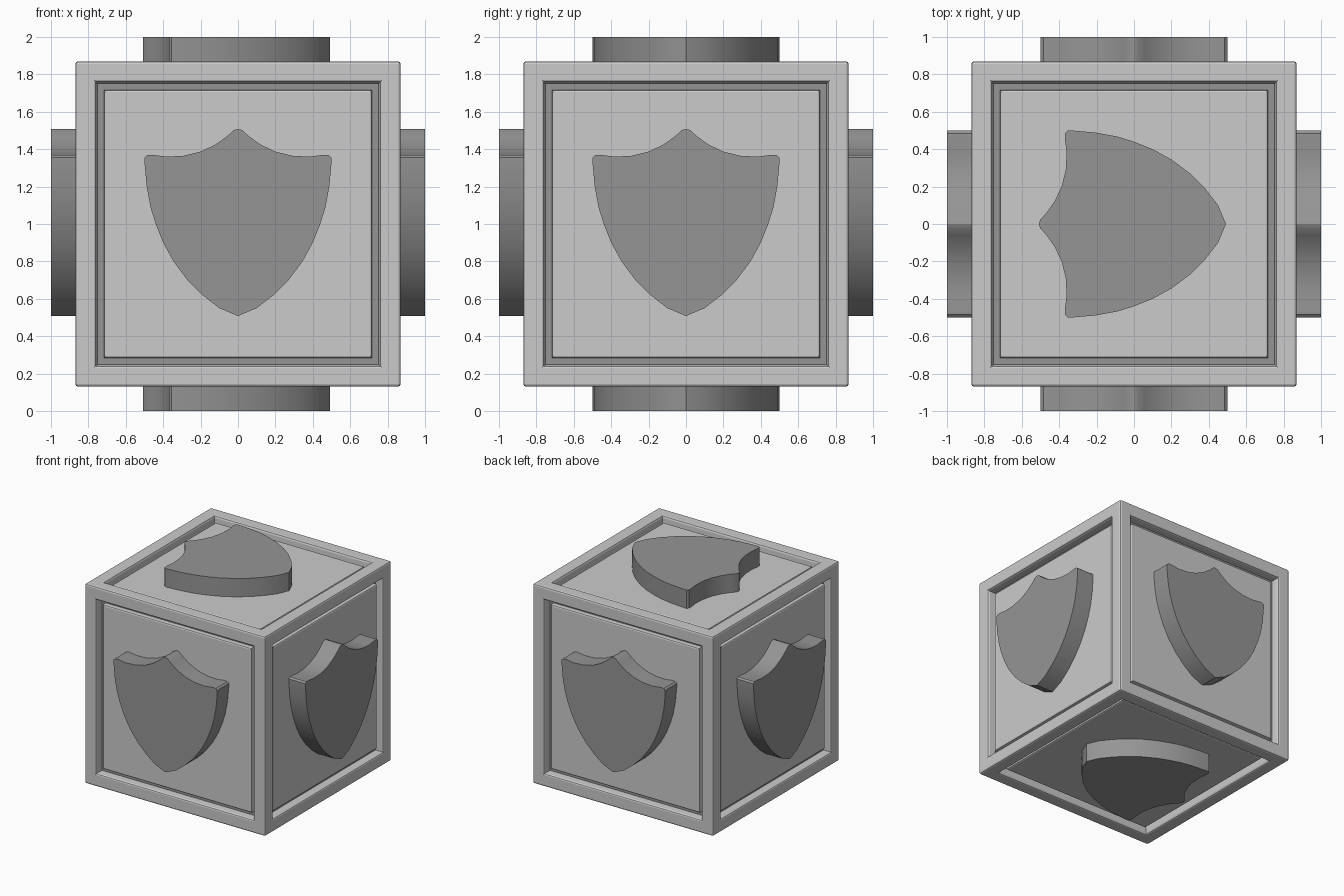
import bpy, bmesh
from mathutils import Matrix, Vector

if "Cube" in bpy.data.objects:
    bpy.data.objects.remove(bpy.data.objects["Cube"])

CENTRE = Vector((0, 0, 1))

dark = bpy.data.materials.new("dark_grey")
dark.diffuse_color = (0.3, 0.3, 0.3, 1)
dark.use_nodes = True
dark.node_tree.nodes["Principled BSDF"].inputs["Base Color"].default_value = dark.diffuse_color
light = bpy.data.materials.new("light_grey")
light.diffuse_color = (0.8, 0.8, 0.8, 1)
light.use_nodes = True
light.node_tree.nodes["Principled BSDF"].inputs["Base Color"].default_value = light.diffuse_color


def add_object(name, bm, materials):
    bmesh.ops.recalc_face_normals(bm, faces=bm.faces)
    mesh = bpy.data.meshes.new(name)
    bm.to_mesh(mesh)
    bm.free()
    for m in materials:
        mesh.materials.append(m)
    obj = bpy.data.objects.new(name, mesh)
    bpy.context.collection.objects.link(obj)
    return obj


# Block: cube with softened edges, then frame, groove and raised panel on each side
bm = bmesh.new()
bmesh.ops.create_cube(bm, size=1.74, matrix=Matrix.Translation(CENTRE))
bmesh.ops.bevel(bm, geom=bm.edges[:], offset=0.015, segments=2, profile=0.5,
                affect='EDGES')
sides = sorted(bm.faces, key=lambda f: f.calc_area())[-6:]
# (half width, height from the centre, groove floor?)
profile = [(0.733, 0.87, 0), (0.722, 0.866, 0), (0.714, 0.853, 0),
           (0.71, 0.80, 0), (0.66, 0.80, 1), (0.66, 0.825, 0),
           (0.655, 0.836, 0), (0.643, 0.84, 0)]
half, height = 0.855, 0.87
for h, z, floor in profile:
    if half - h < 1e-5:
        h = half - 0.001
    ring = bmesh.ops.inset_individual(bm, faces=sides, thickness=half - h,
                                      depth=z - height)["faces"]
    for f in ring:
        if f not in sides:
            f.material_index = floor
    half, height = h, z
add_object("block", bm, [light, dark])

# Shield outline, right half from the top peak to the bottom tip
outline = [(0, 0.508), (0.022, 0.502), (0.06, 0.468), (0.12, 0.425), (0.2, 0.387),
           (0.29, 0.365), (0.38, 0.36), (0.46, 0.37), (0.485, 0.368),
           (0.5, 0.355), (0.5, 0.33), (0.488, 0.2), (0.468, 0.09),
           (0.44, 0.0), (0.4, -0.1), (0.345, -0.2), (0.27, -0.3),
           (0.19, -0.38), (0.1, -0.45), (0, -0.492)]
outline += [(-u, v) for u, v in outline[-2:0:-1]]


def shield(name, normal, up):
    n, v_axis = Vector(normal), Vector(up)
    u_axis = v_axis.cross(n)
    bm = bmesh.new()
    verts = [bm.verts.new(CENTRE + u_axis * u + v_axis * v + n * 0.835)
             for u, v in outline]
    base = bm.faces.new(verts)
    ext = bmesh.ops.extrude_face_region(bm, geom=[base], use_keep_orig=True)["geom"]
    top = [g for g in ext if isinstance(g, bmesh.types.BMVert)]
    bmesh.ops.translate(bm, verts=top, vec=n * 0.165)
    obj = add_object(name, bm, [dark])
    bpy.ops.object.select_all(action='DESELECT')
    obj.select_set(True)
    bpy.context.view_layer.objects.active = obj
    bpy.ops.object.shade_smooth_by_angle(angle=0.5)


# One shield on each side; the top and bottom ones point towards +x
for name, normal, up in [("front_shield", (0, -1, 0), (0, 0, 1)),
                         ("back_shield", (0, 1, 0), (0, 0, 1)),
                         ("right_shield", (1, 0, 0), (0, 0, 1)),
                         ("left_shield", (-1, 0, 0), (0, 0, 1)),
                         ("top_shield", (0, 0, 1), (-1, 0, 0)),
                         ("bottom_shield", (0, 0, -1), (-1, 0, 0))]:
    shield(name, normal, up)
